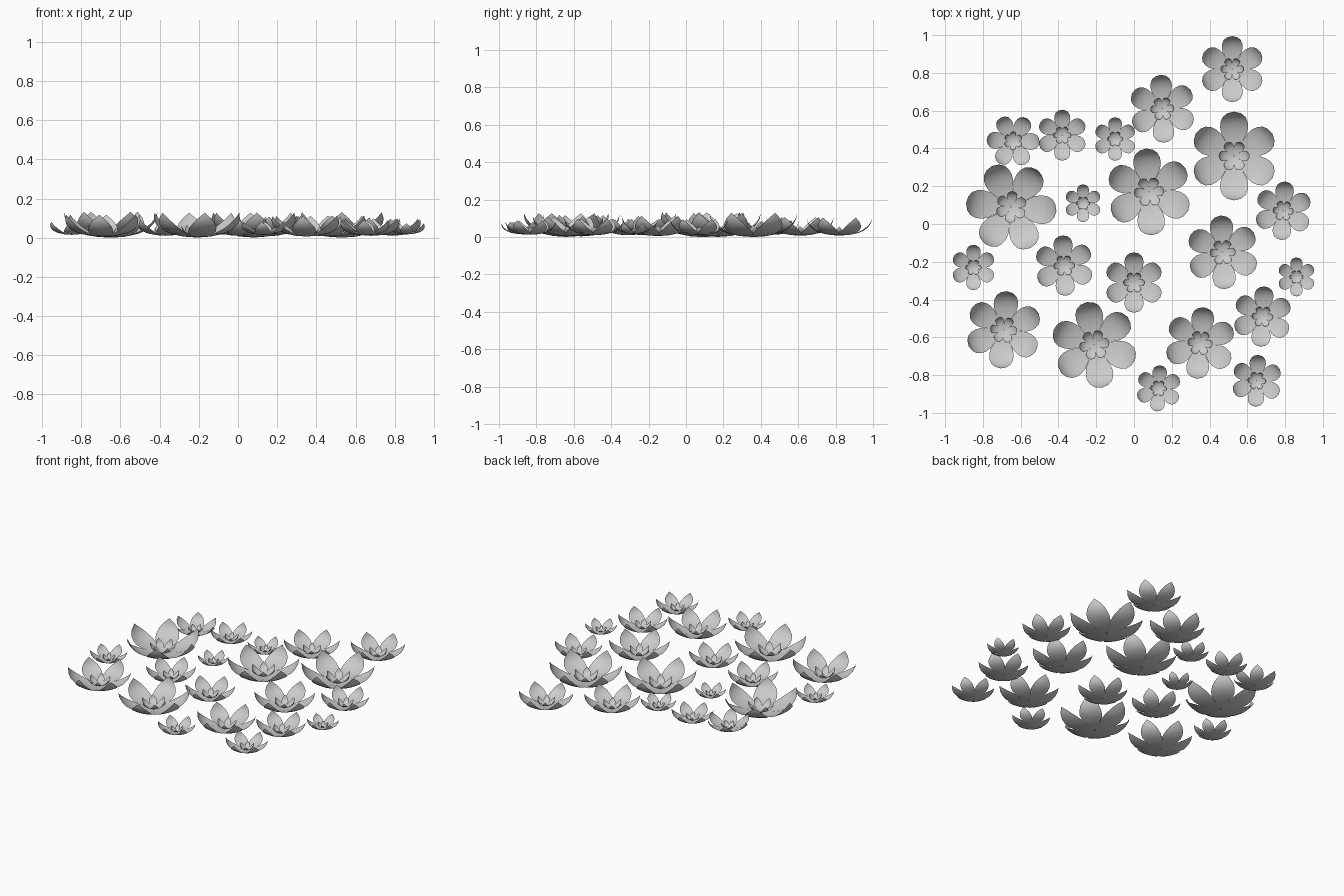
import bpy
import bmesh
from math import radians, sin, cos

# Remove the default cube
cube = bpy.data.objects.get("Cube")
if cube:
    bpy.data.objects.remove(cube, do_unlink=True)

# Single petal colour
petal_grey = bpy.data.materials.new("petal_grey")
petal_grey.use_nodes = True
colour = (0.6, 0.6, 0.6, 1.0)
petal_grey.diffuse_color = colour
shader = petal_grey.node_tree.nodes["Principled BSDF"]
shader.inputs["Base Color"].default_value = colour
shader.inputs["Roughness"].default_value = 0.8

# Petal profile for a unit flower: radius, height, half width in degrees
PROFILE = [(0.02, 0, 30), (0.3, 0.02, 30), (0.58, 0.08, 29.5), (0.72, 0.14, 26),
           (0.83, 0.21, 21.5), (0.92, 0.31, 16), (0.975, 0.42, 9), (1, 0.55, 0)]
PETALS = 6
ACROSS = 6

# Flowers: x, y, radius, turn in degrees
FLOWERS = [
    (0.52, 0.82, 0.175, 0), (0.15, 0.61, 0.18, 3), (-0.64, 0.44, 0.14, 28),
    (-0.38, 0.47, 0.135, 0), (-0.1, 0.45, 0.115, 0), (0.53, 0.36, 0.235, 0),
    (-0.65, 0.09, 0.24, 25), (-0.27, 0.11, 0.1, 0), (0.08, 0.17, 0.23, 4),
    (0.79, 0.07, 0.155, -4), (0.47, -0.15, 0.195, 3), (-0.85, -0.23, 0.12, 0),
    (-0.37, -0.22, 0.16, 3), (0, -0.31, 0.16, 0), (0.86, -0.28, 0.103, 0),
    (0.68, -0.49, 0.16, -4), (-0.69, -0.56, 0.205, -5), (-0.21, -0.64, 0.23, 10),
    (0.35, -0.63, 0.19, -6), (0.65, -0.83, 0.137, -3), (0.13, -0.87, 0.122, -4),
]


def add_petal(bm, heading, size, height, lift):
    """One cupped petal, swept along the profile and closed at its tip."""
    rows = []
    for radius, z, spread in PROFILE:
        steps = range(ACROSS + 1) if spread else [ACROSS / 2]
        row = []
        for i in steps:
            angle = radians(heading + spread * (2 * i / ACROSS - 1))
            row.append(bm.verts.new((size * radius * cos(angle),
                                     size * radius * sin(angle),
                                     lift + height * z)))
        rows.append(row)
    for low, high in zip(rows, rows[1:]):
        for i in range(ACROSS):
            if len(high) == 1:
                face = bm.faces.new((low[i], high[0], low[i + 1]))
            else:
                face = bm.faces.new((low[i], high[i], high[i + 1], low[i + 1]))
            face.smooth = True


def add_whorl(name, location, turn, size, height, lift):
    """A ring of petals as one object."""
    bm = bmesh.new()
    for k in range(PETALS):
        add_petal(bm, turn + k * 360 / PETALS, size, height, lift)
    mesh = bpy.data.meshes.new(name)
    bm.to_mesh(mesh)
    bm.free()
    mesh.materials.append(petal_grey)
    whorl = bpy.data.objects.new(name, mesh)
    whorl.location = location
    bpy.context.collection.objects.link(whorl)


# Each flower has a wide outer bowl and a small, steeper inner one
for n, (x, y, size, turn) in enumerate(FLOWERS, start=1):
    place = (x, y, 0.03 - size / 8)
    add_whorl(f"outer_petals_{n}", place, turn + 90, size, size, 0)
    add_whorl(f"inner_petals_{n}", place, turn + 120, size * 0.35, size * 0.45, size * 0.03)
